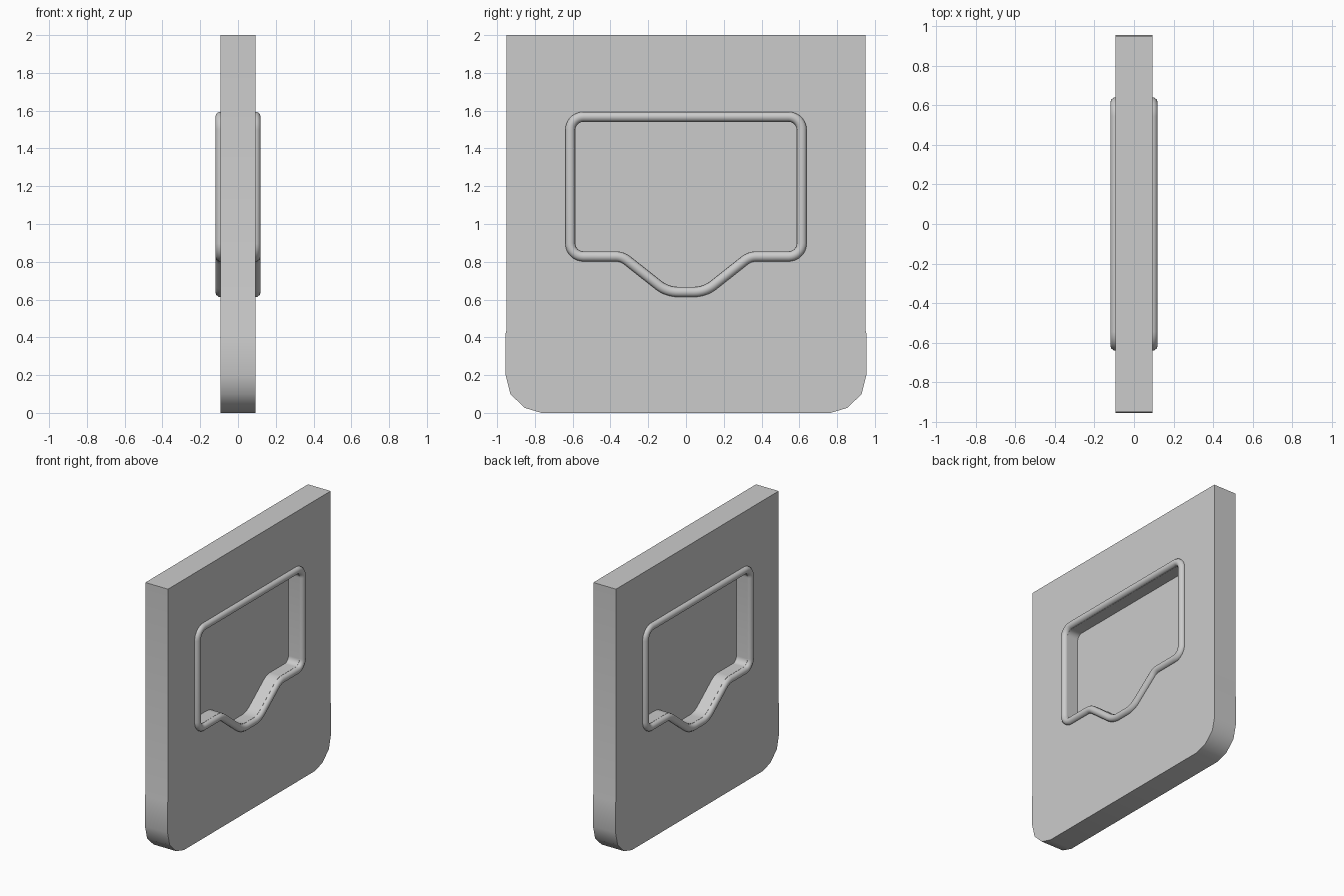
import bpy, bmesh, math
from mathutils import Vector

if "Cube" in bpy.data.objects:
    bpy.data.objects.remove(bpy.data.objects["Cube"])

HALF = 0.0925    # half thickness of the panel
TUBE = 0.0275    # radius of the raised rim

grey = bpy.data.materials.new("plain grey")
grey.diffuse_color = (0.6, 0.6, 0.6, 1)
grey.use_nodes = True
grey.node_tree.nodes["Principled BSDF"].inputs["Base Color"].default_value = grey.diffuse_color


def mirrored(half):
    """Close a half outline (y, z), listed top to bottom on +y, by mirroring."""
    return [Vector(p) for p in half] + [Vector((-y, z)) for y, z in reversed(half)]


def fillet(points, radii, steps=8):
    """Round every corner of a closed outline with its own radius."""
    out = []
    for i, p in enumerate(points):
        a = (points[i - 1] - p).normalized()
        b = (points[(i + 1) % len(points)] - p).normalized()
        r, half = radii[i], a.angle(b) / 2
        centre = p + (a + b).normalized() * (r / math.sin(half))
        t = r / math.tan(half)
        u, v = p + a * t - centre, p + b * t - centre
        ang = u.angle_signed(v)
        for k in range(steps + 1):
            s = -ang * k / steps
            out.append(centre + Vector((u.x * math.cos(s) - u.y * math.sin(s),
                                        u.x * math.sin(s) + u.y * math.cos(s))))
    return out


def inset(points, d):
    """Offset a clockwise (top to bottom on +y) outline inward."""
    out = []
    for i, p in enumerate(points):
        t = (points[(i + 1) % len(points)] - points[i - 1]).normalized()
        out.append(p + Vector((t.y, -t.x)) * d)
    return out


def finish(obj):
    obj.data.materials.clear()
    obj.data.materials.append(grey)
    bpy.ops.object.select_all(action='DESELECT')
    obj.select_set(True)
    bpy.context.view_layer.objects.active = obj
    bpy.ops.object.shade_smooth_by_angle(angle=math.radians(40))


def slab(name, outlines, half):
    """Extrude outlines (the second one is a hole) along x, centred on x = 0."""
    bm = bmesh.new()
    edges = []
    for loop in outlines:
        vs = [bm.verts.new((-half, p.x, p.y)) for p in loop]
        edges += [bm.edges.new((vs[i - 1], vs[i])) for i in range(len(vs))]
    bmesh.ops.triangle_fill(bm, edges=edges, use_beauty=True, use_dissolve=False)
    ext = bmesh.ops.extrude_face_region(bm, geom=bm.faces[:])
    moved = [g for g in ext["geom"] if isinstance(g, bmesh.types.BMVert)]
    bmesh.ops.translate(bm, verts=moved, vec=(2 * half, 0, 0))
    bmesh.ops.recalc_face_normals(bm, faces=bm.faces[:])
    me = bpy.data.meshes.new(name)
    bm.to_mesh(me)
    bm.free()
    obj = bpy.data.objects.new(name, me)
    bpy.context.collection.objects.link(obj)
    finish(obj)


# outlines: panel edge, rim centre line and recess wall
panel = mirrored([(0.95, 2.0), (0.95, 0.44), (0.955, 0.42), (0.955, 0.2),
                  (0.93, 0.1), (0.855, 0.027), (0.765, 0.0)])
rim_half = [(0.613, 1.568), (0.613, 0.828), (0.338, 0.828), (0.10, 0.64)]
rim_radii = [0.07, 0.07, 0.10, 0.17]
rim = fillet(mirrored(rim_half), rim_radii + rim_radii[::-1])
wall = inset(rim, TUBE)

# panel with the recess opening, and the thin floor shared by both recesses
slab("panel", [panel, wall], HALF)
slab("recess_floor", [wall], 0.003)

# raised rounded rim on both faces
for side, name in ((1, "right_rim"), (-1, "left_rim")):
    cu = bpy.data.curves.new(name, 'CURVE')
    cu.dimensions = '3D'
    cu.bevel_depth = TUBE
    cu.bevel_resolution = 3
    sp = cu.splines.new('POLY')
    sp.points.add(len(rim) - 1)
    for pt, p in zip(sp.points, rim):
        pt.co = (side * HALF, p.x, p.y, 1)
    sp.use_cyclic_u = True
    obj = bpy.data.objects.new(name, cu)
    bpy.context.collection.objects.link(obj)
    bpy.ops.object.select_all(action='DESELECT')
    obj.select_set(True)
    bpy.context.view_layer.objects.active = obj
    bpy.ops.object.convert(target='MESH')
    finish(bpy.context.view_layer.objects.active)
